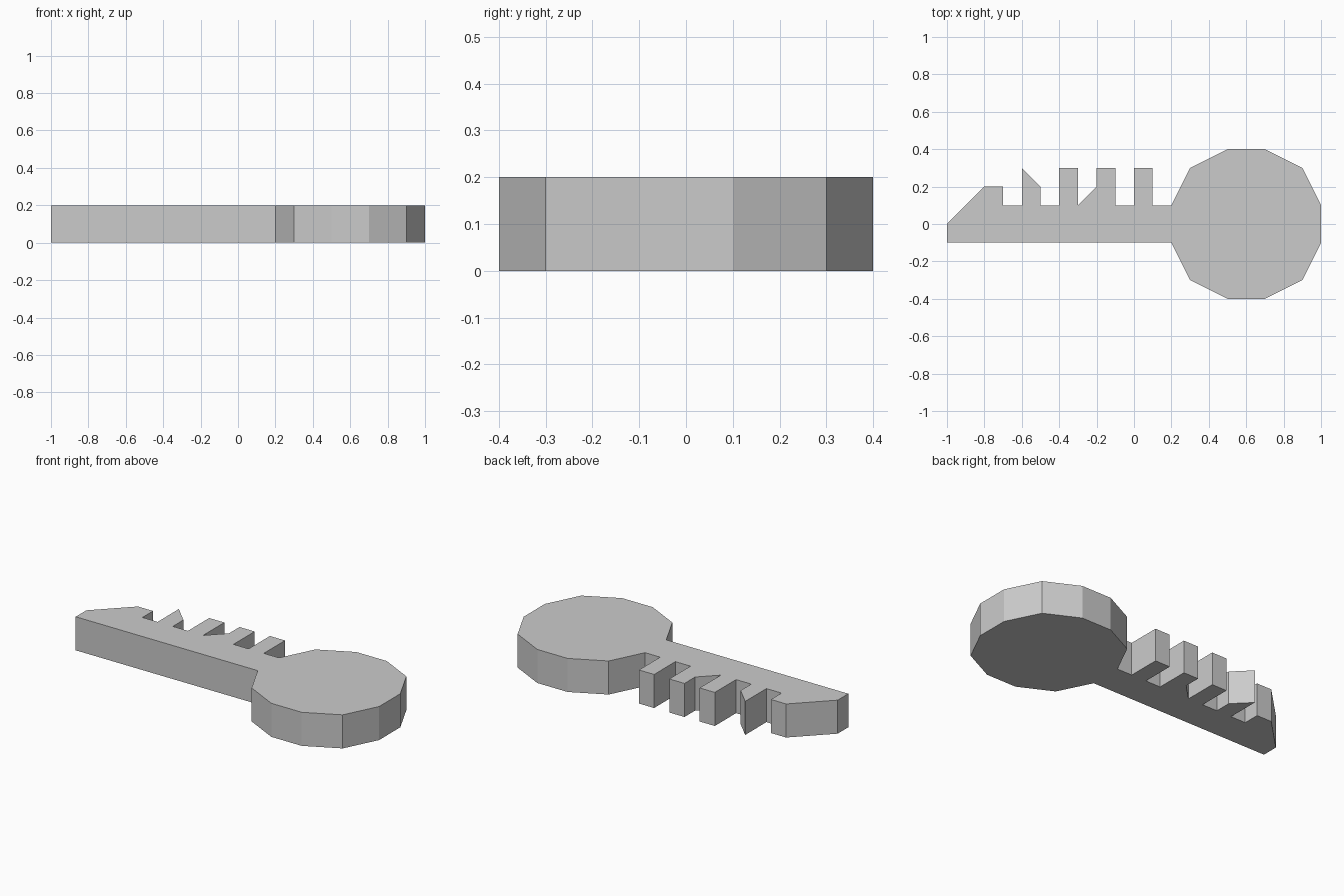
import bpy
import bmesh

THICKNESS = 0.2

cube = bpy.data.objects.get("Cube")
if cube:
    bpy.data.objects.remove(cube, do_unlink=True)

# Single grey metal
metal = bpy.data.materials.new("grey_metal")
metal.use_nodes = True
grey = (0.6, 0.6, 0.6, 1)
metal.diffuse_color = grey
metal.node_tree.nodes["Principled BSDF"].inputs["Base Color"].default_value = grey


def extruded_plate(name, outline, height):
    """Raise a counter-clockwise outline into a flat solid plate."""
    bm = bmesh.new()
    base = bm.faces.new([bm.verts.new((x, y, 0)) for x, y in outline])
    raised = bmesh.ops.extrude_face_region(bm, geom=[base], use_keep_orig=True)
    top = [v for v in raised["geom"] if isinstance(v, bmesh.types.BMVert)]
    bmesh.ops.translate(bm, verts=top, vec=(0, 0, height))
    bmesh.ops.recalc_face_normals(bm, faces=bm.faces)
    mesh = bpy.data.meshes.new(name)
    bm.to_mesh(mesh)
    bm.free()
    mesh.materials.append(metal)
    obj = bpy.data.objects.new(name, mesh)
    bpy.context.collection.objects.link(obj)
    return obj


# Round handle: front half, mirrored to the back half
half_bow = [(0.2, -0.1), (0.3, -0.3), (0.5, -0.4),
            (0.7, -0.4), (0.9, -0.3), (1, -0.1)]
bow = half_bow + [(x, -y) for x, y in reversed(half_bow)]

# Teeth along the back edge: right x, then heights at right base, right, left
teeth = [(0.1, 0.1, 0.3, 0.3),
         (-0.1, 0.1, 0.3, 0.3),
         (-0.3, 0.1, 0.3, 0.3),
         (-0.5, 0.1, 0.2, 0.3)]
bits = []
for right, base, high_right, high_left in teeth:
    left = right - 0.1
    bits += [(right, base), (right, high_right), (left, high_left)]
    # The second tooth has a sloped root on its left side
    bits += [(left, 0.2), (left - 0.1, 0.1)] if right == -0.1 else [(left, base)]
# The sloped root already ends at the foot of the third tooth
bits = [p for i, p in enumerate(bits) if i == 0 or p != bits[i - 1]]

# Slanted tip and straight front edge of the blade
tip = [(-0.7, 0.1), (-0.7, 0.2), (-0.8, 0.2), (-1, 0), (-1, -0.1)]

extruded_plate("key_body", bow + bits + tip, THICKNESS)
